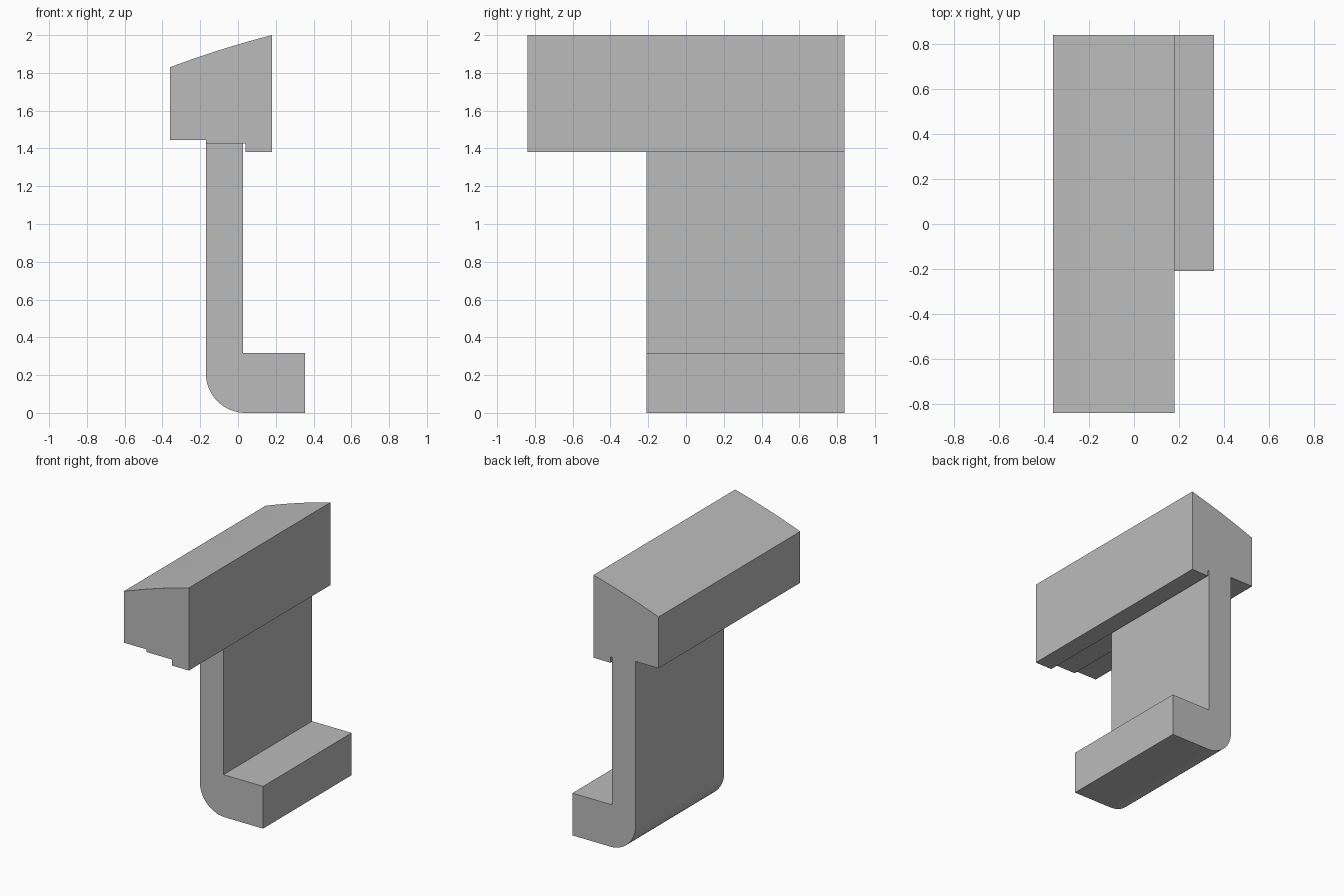
import bpy
import bmesh
from math import cos, sin, pi

cube = bpy.data.objects.get("Cube")
if cube:
    bpy.data.objects.remove(cube, do_unlink=True)

grey = bpy.data.materials.new("plain grey")
grey.use_nodes = True
colour = (0.5, 0.5, 0.5, 1)
grey.diffuse_color = colour
grey.node_tree.nodes["Principled BSDF"].inputs["Base Color"].default_value = colour


def extrude_profile(name, profile, y_front, y_back):
    """Extrude a closed x-z outline along y."""
    bm = bmesh.new()
    face = bm.faces.new([bm.verts.new((x, y_front, z)) for x, z in profile])
    grown = bmesh.ops.extrude_face_region(bm, geom=[face])["geom"]
    verts = [g for g in grown if isinstance(g, bmesh.types.BMVert)]
    bmesh.ops.translate(bm, verts=verts, vec=(0, y_back - y_front, 0))
    bmesh.ops.recalc_face_normals(bm, faces=bm.faces)
    mesh = bpy.data.meshes.new(name)
    bm.to_mesh(mesh)
    bm.free()
    mesh.materials.append(grey)
    obj = bpy.data.objects.new(name, mesh)
    bpy.context.collection.objects.link(obj)
    bpy.ops.object.select_all(action="DESELECT")
    obj.select_set(True)
    bpy.context.view_layer.objects.active = obj
    bpy.ops.object.shade_smooth_by_angle(angle=pi / 6)
    return obj


# Long top rail: stepped underside and a gently bowed sloping top
steps = 8
top = []
for i in range(steps + 1):
    t = i / steps
    top.append((0.18 - 0.54 * t, 2.0 - 0.17 * t + 0.032 * t * (1 - t)))
underside = [(-0.36, 1.445), (-0.17, 1.445), (-0.17, 1.425),
             (0.04, 1.425), (0.04, 1.38), (0.18, 1.38)]
extrude_profile("top_rail", top + underside, -0.84, 0.84)

# Upright web with a rounded heel and a foot
radius = 0.21
heel = []
for i in range(17):
    a = pi + pi / 2 * i / 16
    heel.append((-0.17 + radius + radius * cos(a), radius + radius * sin(a)))
foot = [(0.355, 0), (0.355, 0.317), (0.027, 0.317), (0.027, 1.425), (-0.17, 1.425)]
extrude_profile("web_and_foot", heel + foot, -0.21, 0.84)
